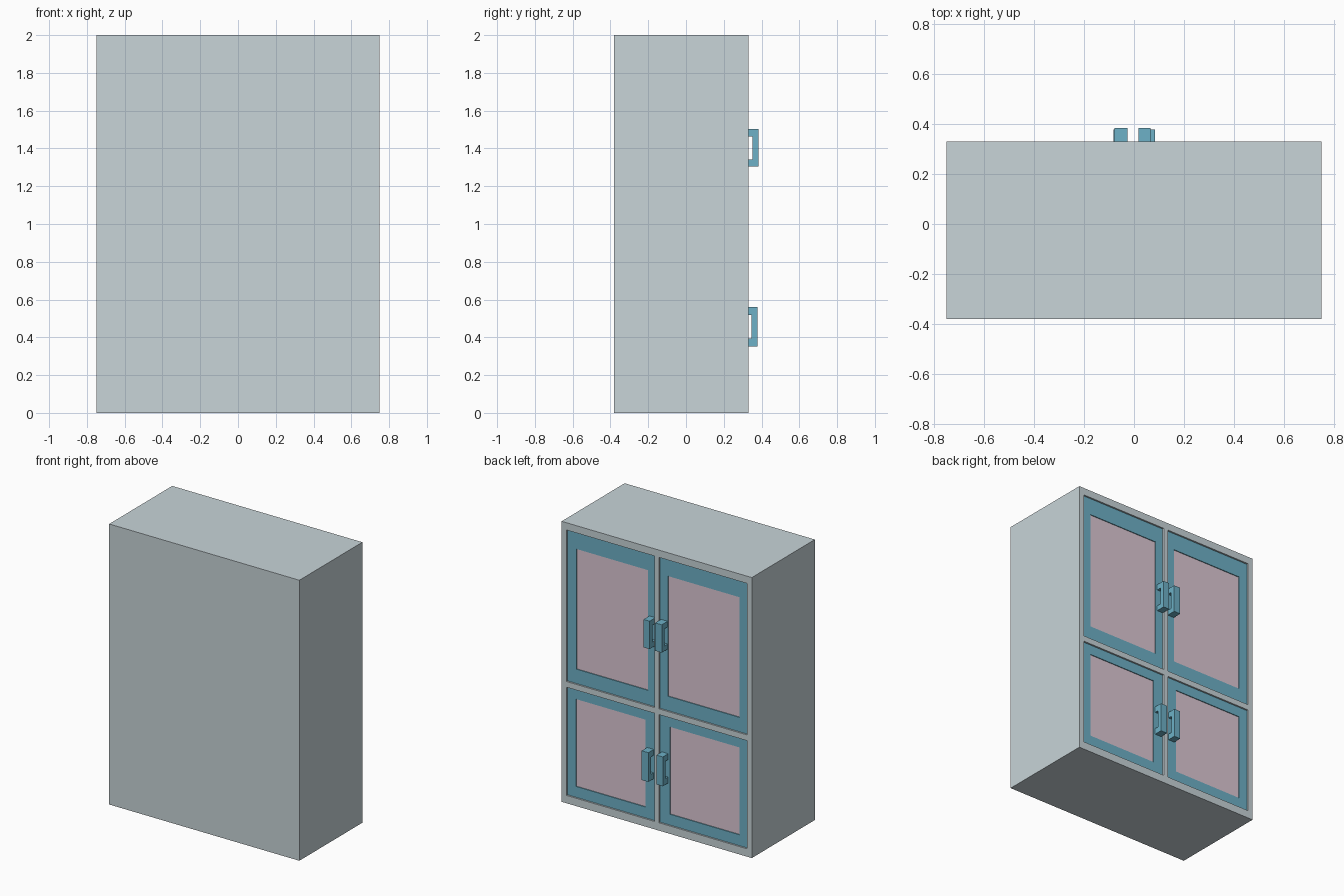
import bpy
import bmesh

if "Cube" in bpy.data.objects:
    bpy.data.objects.remove(bpy.data.objects["Cube"])


def material(name, rgb):
    m = bpy.data.materials.new(name)
    m.diffuse_color = (*rgb, 1)
    m.use_nodes = True
    m.node_tree.nodes["Principled BSDF"].inputs["Base Color"].default_value = m.diffuse_color
    return m


BODY = material("pale_grey", (0.58, 0.66, 0.69))
TEAL = material("teal", (0.155, 0.44, 0.57))
PINK = material("pink_panel", (0.72, 0.58, 0.66))


def finish(name, bm, mat):
    bmesh.ops.recalc_face_normals(bm, faces=bm.faces)
    me = bpy.data.meshes.new(name)
    bm.to_mesh(me)
    bm.free()
    me.materials.append(mat)
    ob = bpy.data.objects.new(name, me)
    bpy.context.collection.objects.link(ob)
    return ob


def box(name, x, y, z, mat):
    bm = bmesh.new()
    bmesh.ops.create_cube(bm, size=1)
    for v in bm.verts:
        v.co = [r[0] if c < 0 else r[1] for c, r in zip(v.co, (x, y, z))]
    return finish(name, bm, mat)


def extrude(name, points, vec, mat):
    bm = bmesh.new()
    f = bm.faces.new([bm.verts.new(p) for p in points])
    ext = bmesh.ops.extrude_face_region(bm, geom=[f], use_keep_orig=True)
    bmesh.ops.translate(bm, vec=vec,
                        verts=[e for e in ext["geom"] if isinstance(e, bmesh.types.BMVert)])
    return finish(name, bm, mat)


def frame(name, x, z, ix, iz, y, mat):
    # rectangular ring with an open middle
    bm = bmesh.new()
    rings = []
    for (xa, xb), (za, zb) in ((x, z), (ix, iz)):
        for yy in y:
            rings.append([bm.verts.new((px, yy, pz)) for px, pz in
                          ((xa, za), (xb, za), (xb, zb), (xa, zb))])
    out_in, out_out, in_in, in_out = rings
    for a, b in ((out_in, out_out), (out_out, in_out), (in_out, in_in), (in_in, out_in)):
        for i in range(4):
            j = (i + 1) % 4
            bm.faces.new((a[i], a[j], b[j], b[i]))
    return finish(name, bm, mat)


def span(s, a, b):
    return tuple(sorted((s * a, s * b)))


FACE = 0.33
body = box("cabinet_body", (-0.75, 0.75), (-0.38, FACE), (0, 2), BODY)

# row: door z, panel z, panel x, handle z, handle opening z, handle x (left, right), handle reach
rows = {
    "upper": ((0.868, 1.948), (0.97, 1.827), (0.079, 0.643), (1.305, 1.504),
              (1.342, 1.464), {1: (0.018, 0.066), -1: (-0.078, -0.026)}, 0.384),
    "lower": ((0.056, 0.827), (0.133, 0.756), (0.098, 0.644), (0.352, 0.561),
              (0.395, 0.519), {1: (0.032, 0.084), -1: (-0.082, -0.032)}, 0.379),
}

for row, (dz, pz, px, hz, oz, hx, reach) in rows.items():
    for side, s in (("left", 1), ("right", -1)):
        tag = f"{row}_{side}"
        dx = span(s, 0.018, 0.711)

        # door recess in the cabinet body
        cutter = box("cutter", dx, (0.27, 0.4), dz, BODY)
        cutter.hide_render = True
        mod = body.modifiers.new("recess", 'BOOLEAN')
        mod.operation, mod.solver, mod.object = 'DIFFERENCE', 'EXACT', cutter
        bpy.context.view_layer.objects.active = body
        bpy.ops.object.modifier_apply(modifier=mod.name)
        bpy.data.objects.remove(cutter)

        # door frame and its inset panel
        gx = span(s, *px)
        frame(f"{tag}_door_frame", dx, dz, gx, pz, (0.272, 0.318), TEAL)
        box(f"{tag}_door_panel", gx, (0.285, 0.312), pz, PINK)

        # C-shaped pull handle
        xa, xb = hx[s]
        root, inner = 0.316, reach - 0.032
        profile = ((root, hz[0]), (reach, hz[0]), (reach, hz[1]), (root, hz[1]),
                   (root, oz[1]), (inner, oz[1]), (inner, oz[0]), (root, oz[0]))
        extrude(f"{tag}_handle", [(xa, y, z) for y, z in profile], (xb - xa, 0, 0), TEAL)
